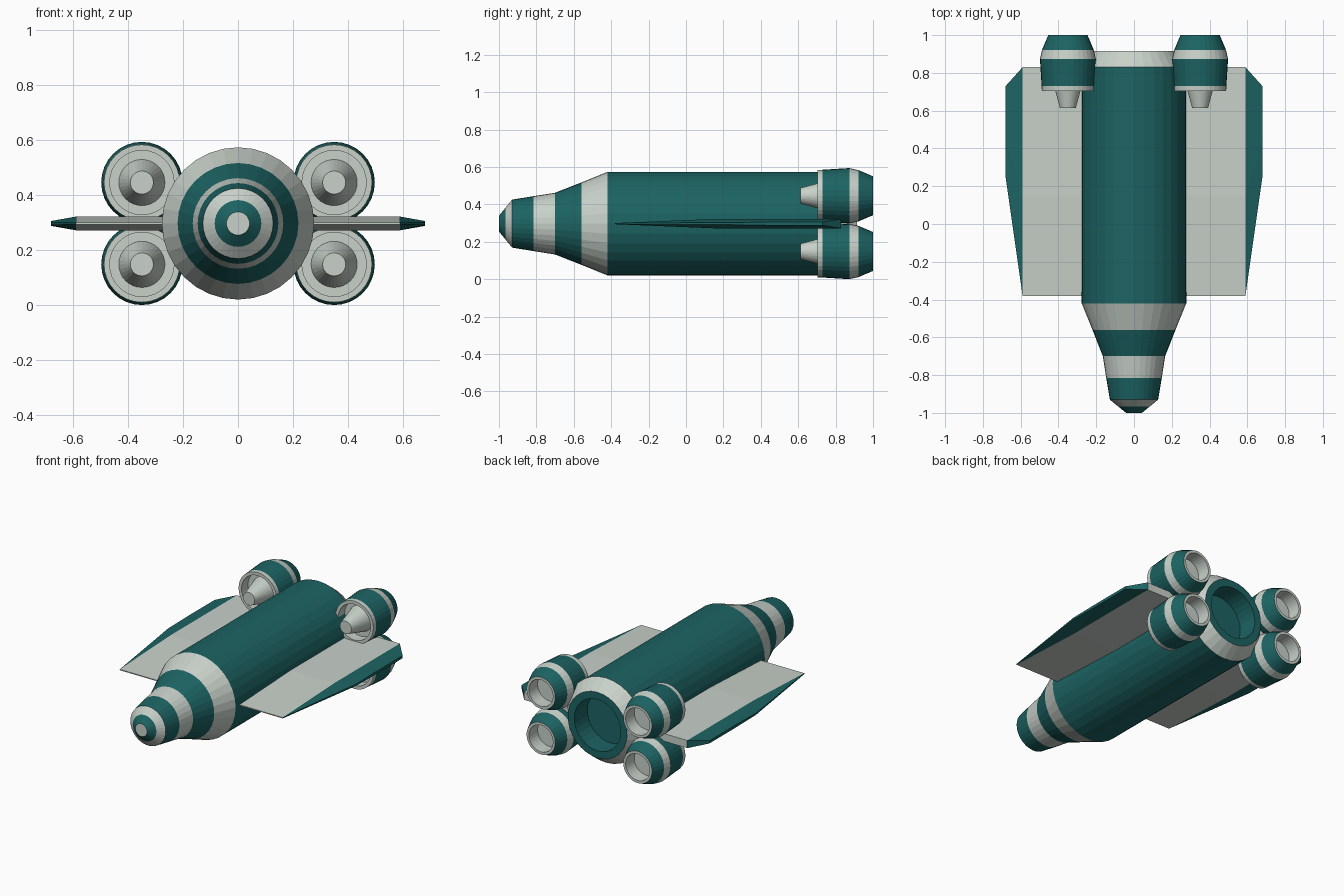
import bpy, bmesh
from math import cos, sin, tau

if "Cube" in bpy.data.objects:
    bpy.data.objects.remove(bpy.data.objects["Cube"])

ZC = 0.297  # height of the main axis
TEAL, LIGHT = 0, 1


def material(name, rgb):
    m = bpy.data.materials.new(name)
    m.diffuse_color = (*rgb, 1)
    m.use_nodes = True
    m.node_tree.nodes["Principled BSDF"].inputs["Base Color"].default_value = m.diffuse_color
    return m


MATS = [material("teal", (0.012, 0.125, 0.125)), material("light_grey", (0.58, 0.64, 0.59))]


def finish(name, bm, loc=(0, 0, 0)):
    bmesh.ops.recalc_face_normals(bm, faces=bm.faces)
    me = bpy.data.meshes.new(name)
    bm.to_mesh(me)
    bm.free()
    for m in MATS:
        me.materials.append(m)
    ob = bpy.data.objects.new(name, me)
    ob.location = loc
    bpy.context.collection.objects.link(ob)
    return ob


def lathe(name, profile, loc, sides=32):
    """Closed turned body along y. Profile rows: y, radius, colour of the band that follows."""
    bm = bmesh.new()
    rings = [[bm.verts.new((r * cos(tau * i / sides), y, r * sin(tau * i / sides)))
              for i in range(sides)] for y, r, _ in profile]
    for a, b, row in zip(rings, rings[1:], profile):
        for i in range(sides):
            j = (i + 1) % sides
            bm.faces.new((a[i], a[j], b[j], b[i])).material_index = row[2]
    bm.faces.new(rings[0]).material_index = LIGHT
    bm.faces.new(rings[-1]).material_index = profile[-1][2]
    return finish(name, bm, loc)


# Fuselage with striped nose and recessed tail opening
lathe("fuselage", [
    (-1.0, 0.042, TEAL), (-0.965, 0.085, LIGHT), (-0.93, 0.128, TEAL),
    (-0.815, 0.147, LIGHT), (-0.70, 0.165, TEAL), (-0.56, 0.22, LIGHT),
    (-0.42, 0.277, TEAL), (0.83, 0.277, LIGHT), (0.915, 0.215, TEAL),
    (0.915, 0.168, TEAL), (0.78, 0.168, TEAL)], (0, 0, ZC))

# Four engine pods: intake cone, recessed intake, shell, exhaust recess
POD = [
    (0.613, 0.042, LIGHT), (0.77, 0.084, LIGHT), (0.77, 0.117, LIGHT),
    (0.703, 0.117, LIGHT), (0.703, 0.138, LIGHT), (0.73, 0.139, TEAL),
    (0.873, 0.148, LIGHT), (0.922, 0.137, TEAL), (1.0, 0.104, LIGHT),
    (1.0, 0.087, LIGHT), (0.91, 0.087, LIGHT)]
for side, sx in (("left", -1), ("right", 1)):
    for level, dz in (("lower", -0.149), ("upper", 0.149)):
        lathe(f"engine_{level}_{side}", POD, (sx * 0.35, 0, ZC + dz))

# Wings: section points are (y, half thickness) at root, panel edge and tip
SECTION = [(-0.38, 0.003), (0.15, 0.025), (0.83, 0.025)]
TIP = [(0.25, 0.006), (0.45, 0.009), (0.73, 0.009)]
for side, sx in (("left", -1), ("right", 1)):
    bm = bmesh.new()
    loops = []
    for x, sec in ((0.2, SECTION), (0.59, SECTION), (0.68, TIP)):
        outline = [(y, t) for y, t in sec] + [(y, -t) for y, t in reversed(sec)]
        loops.append([bm.verts.new((sx * x, y, z)) for y, z in outline])
    for k, (a, b) in enumerate(zip(loops, loops[1:])):
        for i in range(6):
            j = (i + 1) % 6
            bm.faces.new((a[i], a[j], b[j], b[i])).material_index = TEAL if k else LIGHT
    bm.faces.new(loops[0]).material_index = LIGHT
    bm.faces.new(loops[-1]).material_index = TEAL
    finish(f"wing_{side}", bm, (0, 0, ZC))
